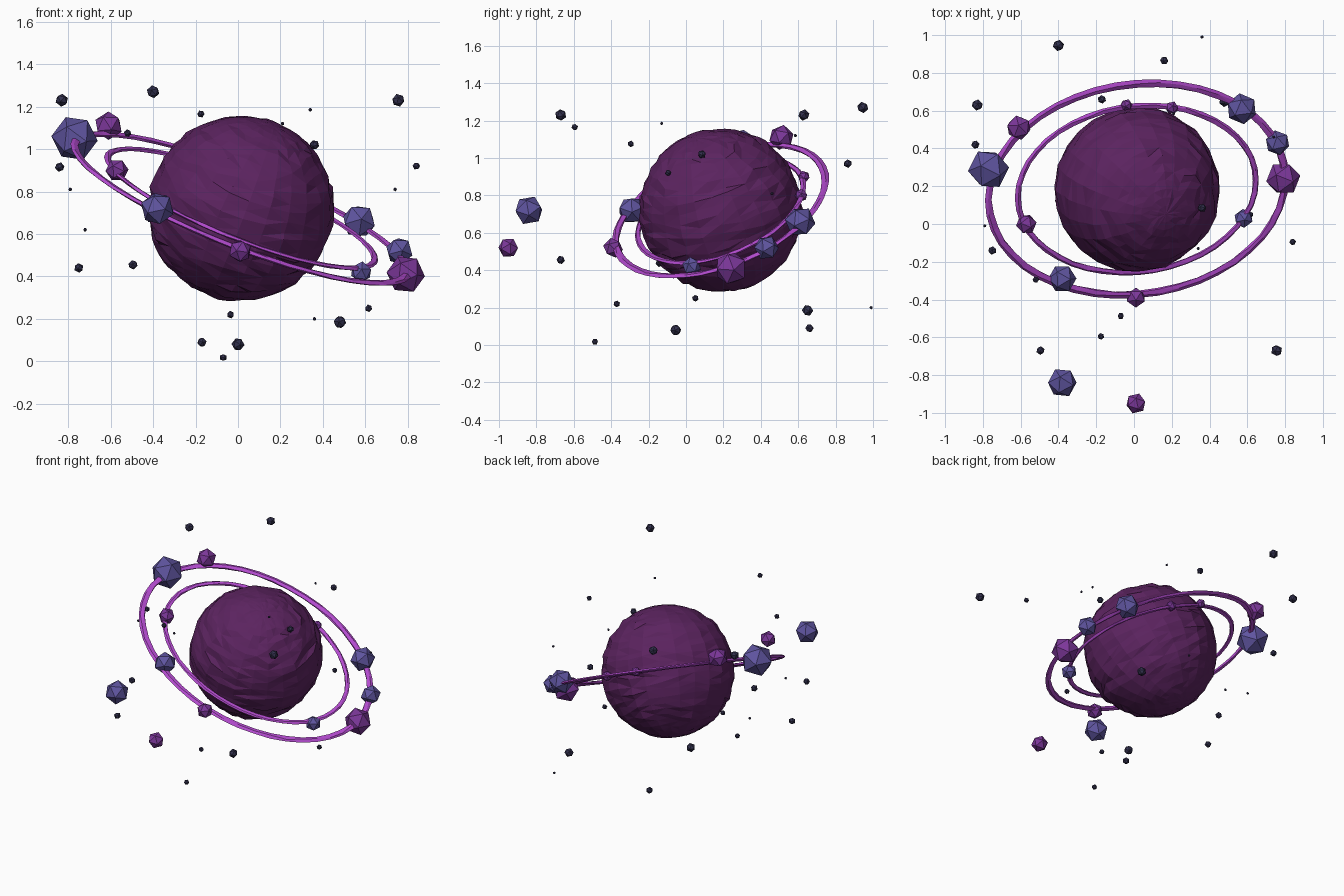
import bpy, bmesh, math, random
from mathutils import Vector, Euler

random.seed(4)
if "Cube" in bpy.data.objects:
    bpy.data.objects.remove(bpy.data.objects["Cube"], do_unlink=True)

CENTER = Vector((0.015, 0.185, 0.72))
SLOPE_X, SLOPE_Y = -0.40, 0.345
AXIS = Vector((-SLOPE_X, -SLOPE_Y, 1)).normalized()


def material(name, color):
    mat = bpy.data.materials.new(name)
    mat.use_nodes = True
    mat.diffuse_color = (*color, 1)
    shader = next(n for n in mat.node_tree.nodes if n.type == 'BSDF_PRINCIPLED')
    shader.inputs["Base Color"].default_value = (*color, 1)
    shader.inputs["Roughness"].default_value = 0.8
    return mat


plum = material("plum", (0.105, 0.017, 0.115))
orchid = material("orchid", (0.45, 0.07, 0.62))
violet = material("violet", (0.20, 0.038, 0.32))
slate_blue = material("slate blue", (0.115, 0.09, 0.35))
dark_stone = material("dark stone", (0.032, 0.03, 0.075))


def add_object(name, bm, mat):
    bmesh.ops.recalc_face_normals(bm, faces=bm.faces)
    mesh = bpy.data.meshes.new(name)
    bm.to_mesh(mesh)
    bm.free()
    mesh.materials.append(mat)
    obj = bpy.data.objects.new(name, mesh)
    bpy.context.collection.objects.link(obj)
    return obj


def add_planet(radius):
    """Rough faceted globe whose layers run parallel to the rings."""
    bm = bmesh.new()
    bmesh.ops.create_uvsphere(bm, u_segments=24, v_segments=30, radius=radius)
    tilt = Vector((0, 0, 1)).rotation_difference(AXIS)
    for v in bm.verts:
        side = math.hypot(v.co.x, v.co.y) / radius
        v.co *= 1 + random.uniform(-0.022, 0.016) * side
        v.co.z += random.uniform(-0.014, 0.014) * side
        v.co = tilt @ v.co + CENTER
    bmesh.ops.triangulate(bm, faces=bm.faces)
    add_object("planet", bm, plum)


def ring_point(t, half_x, half_y):
    x, y = half_x * math.cos(t), half_y * math.sin(t + 0.1)
    return CENTER + Vector((x, y, SLOPE_X * x + SLOPE_Y * y))


def add_ring(name, half_x, half_y, width, height, steps=44, sides=5):
    """Flat faceted band swept round a tilted ellipse."""
    bm = bmesh.new()
    loops = []
    for i in range(steps):
        t = math.tau * i / steps
        p = ring_point(t, half_x, half_y)
        along = ring_point(t + 0.01, half_x, half_y) - ring_point(t - 0.01, half_x, half_y)
        out = along.cross(AXIS).normalized()
        loop = []
        for k in range(sides):
            a = math.tau * k / sides + random.uniform(-0.35, 0.35)
            loop.append(bm.verts.new(p + out * width * math.cos(a) + AXIS * height * math.sin(a)))
        loops.append(loop)
    for i in range(steps):
        a, b = loops[i], loops[(i + 1) % steps]
        for k in range(sides):
            n = (k + 1) % sides
            bm.faces.new((a[k], a[n], b[n], b[k]))
    bmesh.ops.triangulate(bm, faces=bm.faces)
    add_object(name, bm, orchid)


def add_rock(name, position, radius, mat):
    """Twenty-sided rock turned at random."""
    bm = bmesh.new()
    bmesh.ops.create_icosphere(bm, subdivisions=1, radius=radius)
    turn = Euler([random.uniform(0, math.tau) for _ in range(3)]).to_matrix()
    for v in bm.verts:
        v.co = turn @ v.co + Vector(position)
    add_object(name, bm, mat)


add_planet(0.437)
add_ring("outer_ring", 0.785, 0.56, 0.022, 0.011)
add_ring("inner_ring", 0.63, 0.442, 0.017, 0.010)

# Moons on and beside the rings: x, y, z, radius
blue_moons = [
    (-0.77, 0.29, 1.05, 0.11), (-0.38, -0.29, 0.72, 0.076),
    (0.57, 0.61, 0.66, 0.083), (0.76, 0.43, 0.52, 0.067),
    (0.58, 0.03, 0.42, 0.052), (-0.38, -0.84, 0.72, 0.08),
]
violet_moons = [
    (-0.61, 0.51, 1.11, 0.068), (0.01, -0.39, 0.52, 0.054),
    (0.79, 0.24, 0.41, 0.092), (-0.57, 0, 0.90, 0.055),
    (-0.04, 0.63, 0.90, 0.033), (0.2, 0.615, 0.80, 0.036),
    (0.01, -0.95, 0.52, 0.055),
]
for label, moons, mat in (("blue_moon", blue_moons, slate_blue),
                          ("violet_moon", violet_moons, violet)):
    for i, (x, y, z, r) in enumerate(moons):
        add_rock(f"{label}_{i + 1}", (x, y, z), r, mat)

# Loose debris around the planet, grouped by radius
debris = {
    0.031: [(-0.83, 0.63, 1.23), (-0.4, 0.945, 1.27), (0.755, -0.67, 1.23),
            (0.48, 0.65, 0.185), (0, -0.055, 0.08)],
    0.023: [(-0.84, 0.42, 0.915), (-0.75, -0.14, 0.44), (-0.495, -0.67, 0.455),
            (0.36, 0.085, 1.02), (0.16, 0.865, 0.97), (-0.17, 0.66, 0.09)],
    0.018: [(-0.175, -0.595, 1.165), (-0.52, -0.295, 1.075), (0.84, -0.095, 0.92),
            (0.615, 0.05, 0.25), (-0.07, -0.487, 0.018), (-0.035, -0.37, 0.22)],
    0.009: [(-0.79, -0.01, 0.81), (-0.72, 0.3, 0.62), (0.34, -0.13, 1.185),
            (0.74, 0.46, 0.81), (0.36, 0.99, 0.2), (0.21, 0.585, 1.12)],
}
for size, (radius, spots) in zip(("large", "medium", "small", "tiny"), debris.items()):
    for i, spot in enumerate(spots):
        add_rock(f"{size}_debris_{i + 1}", spot, radius, dark_stone)
